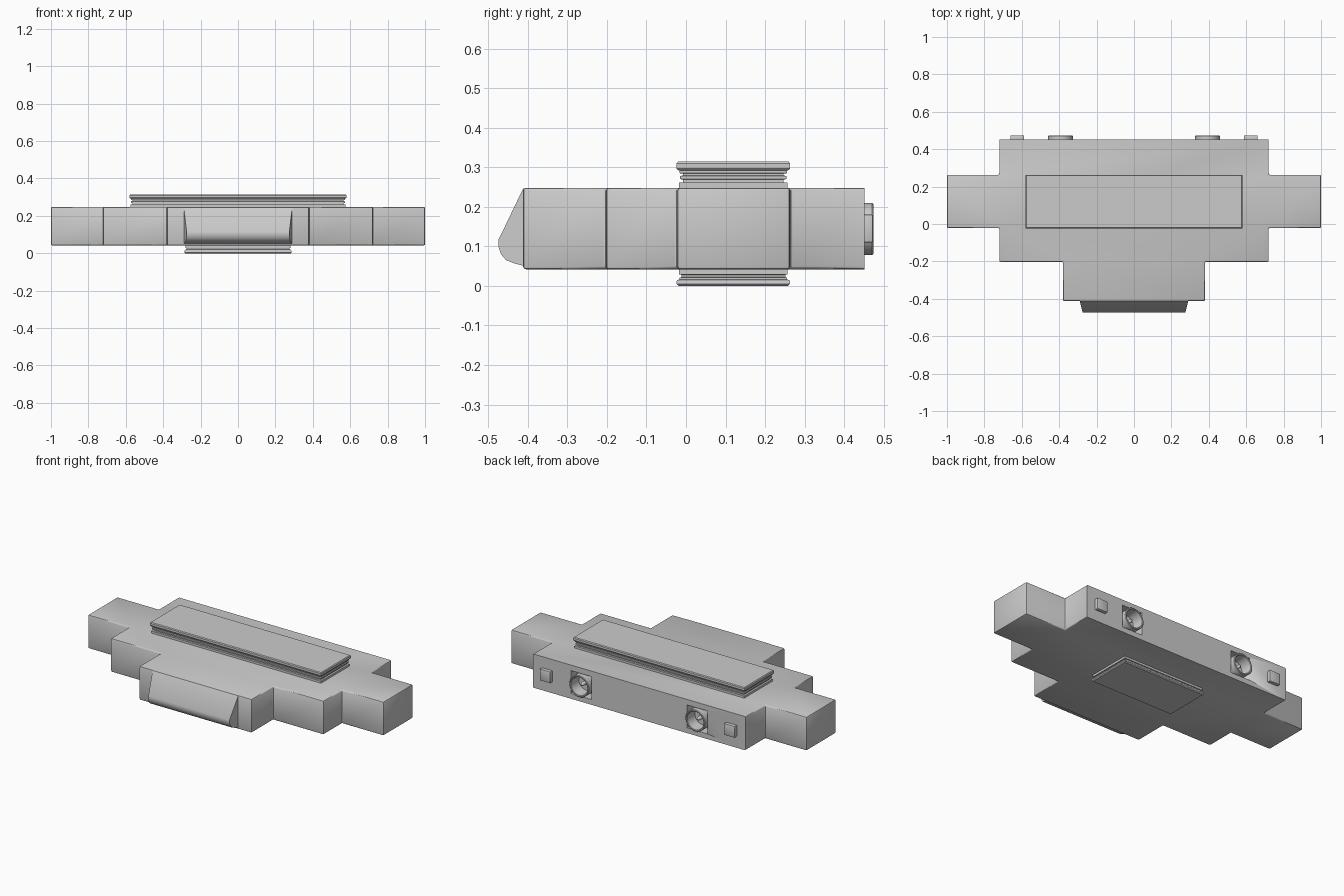
import bpy, bmesh, math
from mathutils import Matrix

if "Cube" in bpy.data.objects:
    bpy.data.objects.remove(bpy.data.objects["Cube"])

grey = bpy.data.materials.new("plain_grey")
grey.diffuse_color = (0.6, 0.6, 0.6, 1)
grey.use_nodes = True
grey.node_tree.nodes["Principled BSDF"].inputs["Base Color"].default_value = grey.diffuse_color


def finish(name, bm):
    bmesh.ops.recalc_face_normals(bm, faces=bm.faces[:])
    me = bpy.data.meshes.new(name)
    bm.to_mesh(me)
    bm.free()
    me.materials.append(grey)
    ob = bpy.data.objects.new(name, me)
    bpy.context.collection.objects.link(ob)
    bpy.ops.object.select_all(action='DESELECT')
    bpy.context.view_layer.objects.active = ob
    ob.select_set(True)
    bpy.ops.object.shade_smooth_by_angle(angle=math.radians(35))
    return ob


def box(name, x0, x1, y0, y1, z0, z1, bevel=0):
    bm = bmesh.new()
    m = Matrix.Translation(((x0+x1)/2, (y0+y1)/2, (z0+z1)/2)) @ \
        Matrix.Diagonal((x1-x0, y1-y0, z1-z0, 1))
    bmesh.ops.create_cube(bm, size=1, matrix=m)
    if bevel:
        bmesh.ops.bevel(bm, geom=bm.edges[:], offset=bevel, segments=2,
                        profile=0.5, affect='EDGES')
    return finish(name, bm)


def loft(name, rings, close=False):
    """Skin equal-length point rings; cap both ends or close into a loop."""
    bm = bmesh.new()
    vs = [[bm.verts.new(p) for p in r] for r in rings]
    pairs = list(zip(vs, vs[1:]))
    if close:
        pairs.append((vs[-1], vs[0]))
    for a, b in pairs:
        n = len(a)
        for i in range(n):
            bm.faces.new((a[i], a[(i+1) % n], b[(i+1) % n], b[i]))
    if not close:
        bm.faces.new(vs[0])
        bm.faces.new(vs[-1])
    return finish(name, bm)


# Stepped body slab
BACK = 0.452
half = [(0.38, -0.412), (0.38, -0.202), (0.72, -0.202), (0.72, -0.022),
        (1.0, -0.022), (1.0, 0.263), (0.72, 0.263), (0.72, BACK)]
outline = half + [(-x, y) for x, y in reversed(half)]
bm = bmesh.new()
low = [bm.verts.new((x, y, 0.042)) for x, y in outline]
face = bm.faces.new(low)
ext = bmesh.ops.extrude_face_region(bm, geom=[face])
for v in ext["geom"]:
    if isinstance(v, bmesh.types.BMVert):
        v.co.z = 0.248
bmesh.ops.recalc_face_normals(bm, faces=bm.faces[:])
soft = [e for e in bm.edges if not all(v.co.y > BACK-0.001 for v in e.verts)]
bmesh.ops.bevel(bm, geom=soft, offset=0.007, segments=2, profile=0.5, affect='EDGES')
body = finish("body", bm)

# Square pockets cut in the back for the round ports
PX, PZ = 0.393, 0.144
for s in (-1, 1):
    cut = box("pocket_cutter", s*PX-0.07, s*PX+0.07, BACK-0.06, BACK+0.05,
              PZ-0.07, PZ+0.07)
    cut.hide_render = True
    mod = body.modifiers.new("pocket", 'BOOLEAN')
    mod.operation = 'DIFFERENCE'
    mod.solver = 'EXACT'
    mod.object = cut
    bpy.context.view_layer.objects.active = body
    bpy.ops.object.modifier_apply(modifier=mod.name)
    bpy.data.objects.remove(cut)


# Grooved plates on the top and underside
def plate(name, hx, profile):
    rings = []
    for inset, z in profile:
        x, y0, y1 = hx-inset, -0.024+inset, 0.263-inset
        rings.append([(-x, y0, z), (x, y0, z), (x, y1, z), (-x, y1, z)])
    return loft(name, rings)


plate("top_plate", 0.58,
      [(0.006, 0.24), (0.006, 0.261), (0.016, 0.262), (0.016, 0.269),
       (0.009, 0.27), (0.009, 0.278), (0.016, 0.279), (0.016, 0.284),
       (0.007, 0.285), (0.007, 0.292), (0.003, 0.293), (0, 0.297),
       (0, 0.31), (0.004, 0.315)])
plate("bottom_plate", 0.287,
      [(0.006, 0.05), (0.006, 0.029), (0.012, 0.028), (0.012, 0.022),
       (0.007, 0.021), (0.007, 0.016), (0.002, 0.015), (0, 0.012),
       (0, 0.005), (0.005, 0.0)])

# Sloped nose on the front, tapering slightly forward
nose = [(-0.40, 0.248), (-0.412, 0.246), (-0.474, 0.117), (-0.474, 0.098),
        (-0.468, 0.08), (-0.455, 0.065), (-0.435, 0.057), (-0.40, 0.048)]
loft("front_nose",
     [[(s*(0.29-0.25*max(0, -0.412-y)), y, z) for y, z in nose] for s in (-1, 1)])

# Ports and square buttons on the back
N = 32
for s, side in ((-1, "left"), (1, "right")):
    def ring(r, y):
        return [(s*PX + r*math.cos(2*math.pi*i/N), y,
                 PZ + r*math.sin(2*math.pi*i/N)) for i in range(N)]
    loft(side + "_port_ring",
         [ring(0.066, BACK-0.06), ring(0.066, 0.471), ring(0.063, 0.474),
          ring(0.058, 0.474), ring(0.055, 0.471), ring(0.05, BACK-0.06)], close=True)
    loft(side + "_port_floor", [ring(0.056, BACK-0.062), ring(0.054, BACK-0.05)])
    loft(side + "_port_pin",
         [ring(0.012, BACK-0.055), ring(0.01, BACK-0.01), ring(0.003, BACK)])
    bx = s*0.624
    box(side + "_button", bx-0.036, bx+0.036, BACK-0.01, 0.473, 0.11, 0.18, 0.003)
